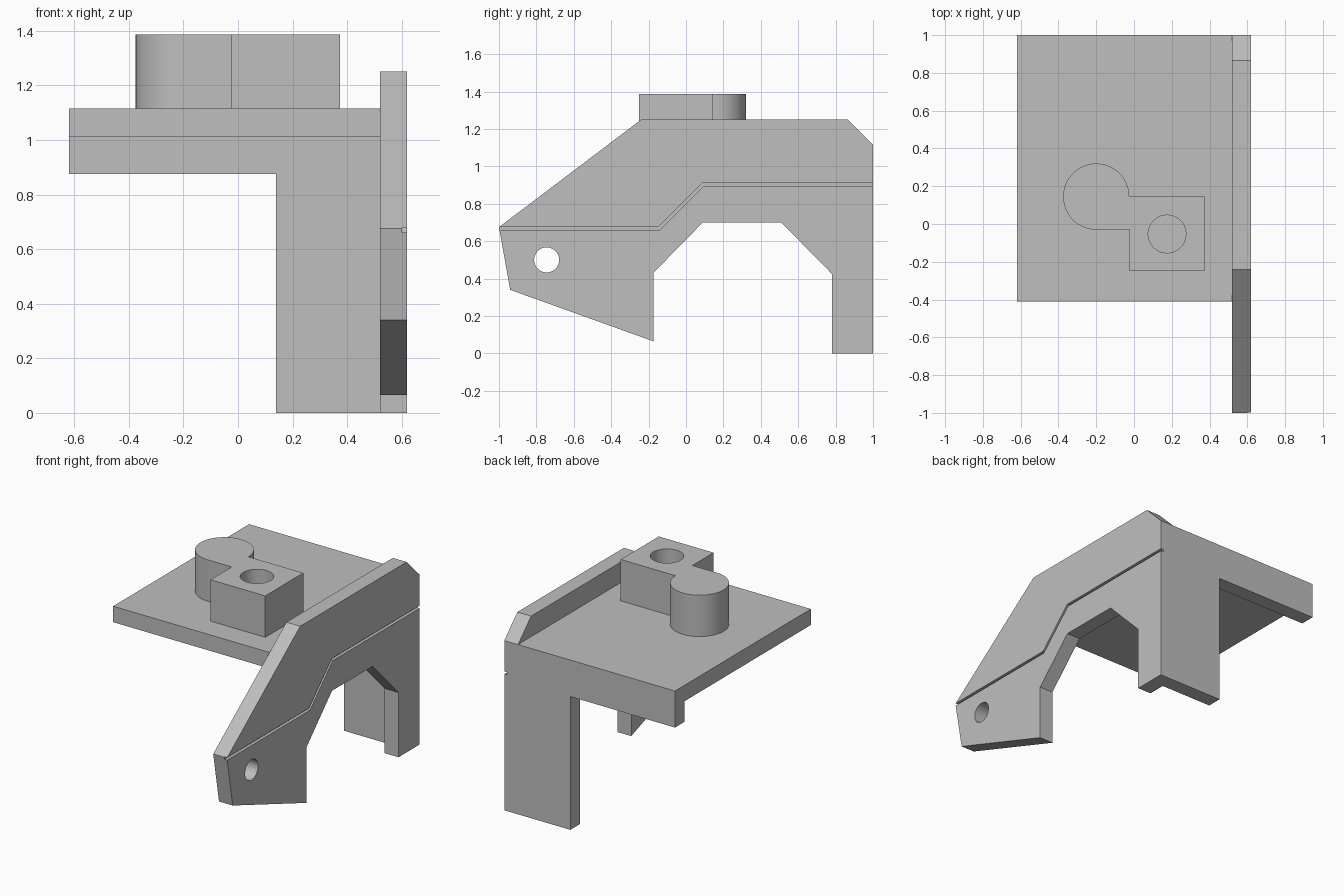
import bpy, bmesh
from math import cos, sin, pi, radians
from mathutils import Vector

cube = bpy.data.objects.get("Cube")
if cube:
    bpy.data.objects.remove(cube, do_unlink=True)

grey = bpy.data.materials.new("plain grey")
grey.use_nodes = True
colour = (0.52, 0.52, 0.52, 1)
grey.diffuse_color = colour
grey.node_tree.nodes["Principled BSDF"].inputs["Base Color"].default_value = colour

# Map a 2D profile point plus an extrusion depth to 3D, by extrusion axis
PLACE = {
    "x": lambda a, b, d: (d, a, b),
    "y": lambda a, b, d: (a, d, b),
    "z": lambda a, b, d: (a, b, d),
}


def prism(name, profile, axis, start, end):
    """Extrude a closed profile along an axis."""
    bm = bmesh.new()
    place = PLACE[axis]
    face = bm.faces.new([bm.verts.new(place(a, b, start)) for a, b in profile])
    new = bmesh.ops.extrude_face_region(bm, geom=[face])["geom"]
    verts = [v for v in new if isinstance(v, bmesh.types.BMVert)]
    bmesh.ops.translate(bm, verts=verts, vec=Vector(place(0, 0, end - start)))
    bmesh.ops.recalc_face_normals(bm, faces=bm.faces)
    mesh = bpy.data.meshes.new(name)
    bm.to_mesh(mesh)
    bm.free()
    mesh.materials.append(grey)
    obj = bpy.data.objects.new(name, mesh)
    bpy.context.collection.objects.link(obj)
    return obj


def arc(cx, cy, r, a0, a1, n):
    angles = [radians(a0 + (a1 - a0) * i / n) for i in range(n + 1)]
    return [(cx + r * cos(a), cy + r * sin(a)) for a in angles]


def circle(cx, cy, r, n=48):
    return arc(cx, cy, r, 0, 360, n)[:-1]


def cut(obj, cutter):
    """Subtract the cutter, then discard it."""
    cutter.hide_render = True
    mod = obj.modifiers.new("cut", "BOOLEAN")
    mod.operation = "DIFFERENCE"
    mod.solver = "EXACT"
    mod.object = cutter
    select(obj)
    bpy.ops.object.modifier_apply(modifier=mod.name)
    bpy.data.objects.remove(cutter, do_unlink=True)


def select(obj):
    bpy.ops.object.select_all(action="DESELECT")
    obj.select_set(True)
    bpy.context.view_layer.objects.active = obj


# Side plate with arched underside, pivot hole and outer groove
inner, outer = 0.52, 0.62
side_plate = prism("side_plate", [
    (-1, 0.675), (-0.94, 0.34), (-0.175, 0.065), (-0.175, 0.43),
    (0.09, 0.70), (0.51, 0.70), (0.78, 0.425), (0.78, 0),
    (1, 0), (1, 1.115), (0.865, 1.25), (-0.24, 1.25)], "x", inner, outer)
cut(side_plate, prism("pivot_hole", circle(-0.745, 0.5, 0.067), "x", 0.4, 0.8))
cut(side_plate, prism("groove", [
    (-1.1, 0.66), (-0.14, 0.66), (0.095, 0.895), (1.1, 0.895),
    (1.1, 0.912), (0.088, 0.912), (-0.147, 0.677), (-1.1, 0.677)],
    "x", outer - 0.02, 0.8))

# Horizontal shelf
shelf = prism("shelf", [(-0.62, -0.41), (inner, -0.41), (inner, 1), (-0.62, 1)],
              "z", 1.01, 1.115)

# Rear flange with a leg down to the ground
rear_leg = prism("rear_leg", [
    (-0.62, 1.01), (-0.62, 0.875), (0.14, 0.875), (0.14, 0),
    (inner, 0), (inner, 1.01)], "y", 0.9, 1)

# Boss: round post merged with a square block, with a blind hole
boss = prism("boss", arc(-0.2, 0.145, 0.175, 0, 270, 48) + [
    (-0.025, -0.03), (-0.025, -0.25), (0.373, -0.25), (0.373, 0.145)],
    "z", 1.115, 1.387)
cut(boss, prism("boss_hole", circle(0.175, -0.053, 0.1), "z", 1.12, 1.6))

for obj in (side_plate, boss):
    select(obj)
    bpy.ops.object.shade_smooth_by_angle(angle=radians(30))
